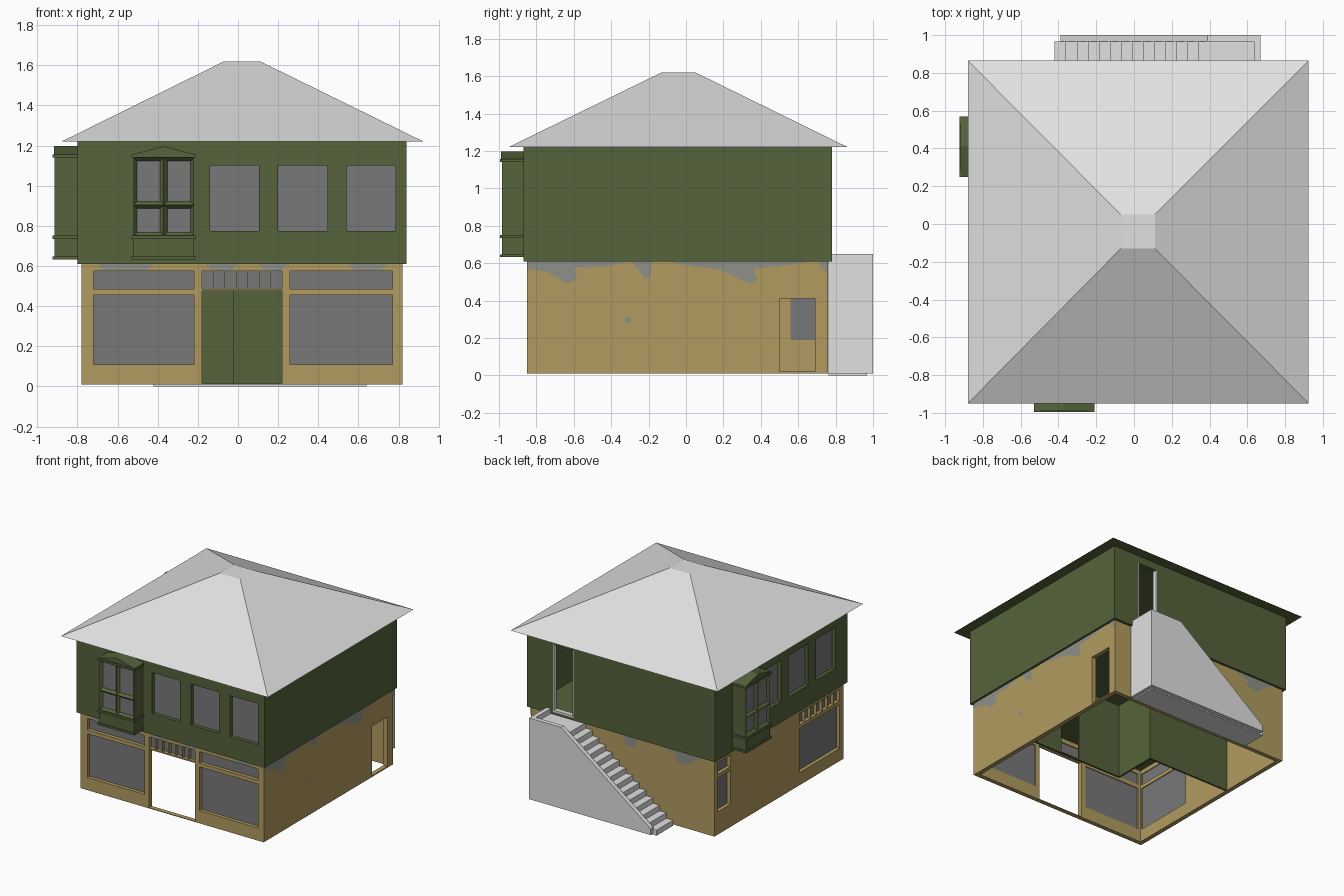
import bpy, bmesh, math
from mathutils import Vector

if "Cube" in bpy.data.objects:
    bpy.data.objects.remove(bpy.data.objects["Cube"])


def mat(name, rgb):
    m = bpy.data.materials.new(name)
    m.diffuse_color = (*rgb, 1)
    m.use_nodes = True
    m.node_tree.nodes["Principled BSDF"].inputs["Base Color"].default_value = m.diffuse_color
    return m


GREEN = mat("green_paint", (0.091, 0.125, 0.043))
OCHRE = mat("ochre_plaster", (0.44, 0.33, 0.115))
GLASS = mat("grey_glass", (0.19, 0.19, 0.19))
STONE = mat("pale_grey", (0.75, 0.75, 0.75))
PATCH = mat("worn_patch", (0.28, 0.28, 0.25))


def finish(bm, name, *mats):
    me = bpy.data.meshes.new(name)
    bm.to_mesh(me)
    bm.free()
    ob = bpy.data.objects.new(name, me)
    bpy.context.collection.objects.link(ob)
    for m in mats:
        me.materials.append(m)
    return ob


def box(name, m, x0, x1, y0, y1, z0, z1):
    bm = bmesh.new()
    bmesh.ops.create_cube(bm, size=1)
    for v in bm.verts:
        v.co = (x1 if v.co.x > 0 else x0, y1 if v.co.y > 0 else y0, z1 if v.co.z > 0 else z0)
    return finish(bm, name, m)


def prism(name, m, pts, y0, y1):
    """Extrude an (x, z) outline along y."""
    bm = bmesh.new()
    f = bm.faces.new([bm.verts.new((x, y0, z)) for x, z in pts])
    r = bmesh.ops.extrude_face_region(bm, geom=[f])
    for v in r["geom"]:
        if isinstance(v, bmesh.types.BMVert):
            v.co.y = y1
    bmesh.ops.recalc_face_normals(bm, faces=bm.faces)
    return finish(bm, name, m)


class Side:
    """Maps wall coordinates (u, z, depth inward) to the world."""
    def __init__(self, axis, pos, sign):
        self.axis, self.pos, self.sign = axis, pos, sign
        self.out = Vector((sign, 0, 0) if axis == "x" else (0, sign, 0))

    def at(self, u, z, d=0.0):
        p = self.pos - self.sign * d
        return (p, u, z) if self.axis == "x" else (u, p, z)

    def face(self, bm, verts):
        f = bm.faces.new(verts)
        f.normal_update()
        if f.normal.dot(self.out) < 0:
            f.normal_flip()

    def plate(self, name, m, pts, d):
        bm = bmesh.new()
        self.face(bm, [bm.verts.new(self.at(u, z, d)) for u, z in pts])
        return finish(bm, name, m)

    def wall(self, name, m, u0, u1, z0, z1, holes, t=0.035):
        us = sorted({u0, u1, *[h[0] for h in holes], *[h[1] for h in holes]})
        zs = sorted({z0, z1, *[h[2] for h in holes], *[h[3] for h in holes]})
        bm, vs = bmesh.new(), {}

        def vert(u, z):
            if (u, z) not in vs:
                vs[u, z] = bm.verts.new(self.at(u, z))
            return vs[u, z]
        for a, b in zip(us, us[1:]):
            for c, d in zip(zs, zs[1:]):
                cu, cz = (a + b) / 2, (c + d) / 2
                if not any(h[0] < cu < h[1] and h[2] < cz < h[3] for h in holes):
                    self.face(bm, [vert(a, c), vert(b, c), vert(b, d), vert(a, d)])
        ob = finish(bm, name, m)
        s = ob.modifiers.new("thickness", "SOLIDIFY")
        s.thickness, s.offset = t, -1

    def glass(self, name, holes, d=0.028):
        for a, b, c, e in holes:
            self.plate(name, GLASS, [(a, c), (b, c), (b, e), (a, e)], d)


# Ground floor: shop front, side and back walls
front, back = Side("y", -0.85, -1), Side("y", 0.76, 1)
left, right = Side("x", -0.78, -1), Side("x", 0.82, 1)
LO, HI = (0.11, 0.455), (0.485, 0.575)
fg = [(-0.72, -0.22, *LO), (0.26, 0.77, *LO), (-0.72, -0.22, *HI), (-0.18, 0.22, *HI), (0.26, 0.77, *HI)]
lg = [(-0.80, -0.30, *LO), (-0.80, -0.30, *HI), (0.56, 0.72, 0.19, 0.455), (0.56, 0.72, *HI)]
front.wall("shop_front_wall", OCHRE, -0.78, 0.82, 0.01, 0.61, fg + [(-0.18, 0.22, 0.015, 0.475)])
left.wall("lower_left_wall", OCHRE, -0.85, 0.76, 0.01, 0.61, lg)
right.wall("lower_right_wall", OCHRE, -0.85, 0.76, 0.01, 0.61, [(0.50, 0.69, 0.02, 0.41)])
back.wall("lower_back_wall", OCHRE, -0.78, 0.82, 0.01, 0.61, [])
front.glass("shop_window_glass", fg)
left.glass("left_window_glass", lg)

# Thin fins across two transoms
for i in range(1, 7):
    u = -0.18 + 0.4 * i / 7
    box("front_transom_fin", OCHRE, u - 0.002, u + 0.002, -0.848, -0.822, *HI)
    u = -0.80 + 0.5 * i / 7
    box("left_transom_fin", OCHRE, -0.778, -0.752, u - 0.002, u + 0.002, *HI)

# Stepped green partition inside the shop
box("partition_left", GREEN, -0.75, -0.01, 0.155, 0.17, 0.01, 0.61)
box("partition_middle", GREEN, -0.025, -0.01, -0.20, 0.17, 0.01, 0.61)
Side("y", -0.20, -1).wall("partition_right", GREEN, -0.01, 0.79, 0.01, 0.61, [(0.37, 0.54, 0.02, 0.41)], 0.015)

# Worn plaster patches
right_patches = [
    [(-0.85, 0.61), (-0.85, 0.57), (-0.75, 0.555), (-0.63, 0.49), (-0.58, 0.52), (-0.6, 0.575), (-0.45, 0.58), (-0.3, 0.61)],
    [(-0.29, 0.61), (-0.22, 0.52), (-0.19, 0.52), (-0.18, 0.61)],
    [(-0.1, 0.61), (0.0, 0.59), (0.18, 0.565), (0.34, 0.49), (0.38, 0.51), (0.36, 0.57), (0.5, 0.585), (0.68, 0.61)],
    [(0.71, 0.61), (0.72, 0.58), (0.76, 0.545), (0.76, 0.61)]]
back_patches = [
    [(-0.7, 0.61), (-0.62, 0.57), (-0.53, 0.50), (-0.44, 0.52), (-0.45, 0.57), (-0.3, 0.61)],
    [(-0.12, 0.61), (-0.08, 0.53), (-0.01, 0.53), (0.03, 0.61)]]
front_patches = [[(a, 0.61), (a + 0.03, 0.58), (b - 0.04, 0.578), (b, 0.61)]
                 for a, b in ((-0.7, -0.42), (-0.16, 0.0), (0.1, 0.25), (0.55, 0.75))]
dot = [(-0.31 + 0.017 * math.cos(i * math.pi / 4), 0.295 + 0.017 * math.sin(i * math.pi / 4)) for i in range(8)]
for side, group in ((right, right_patches + [dot]), (back, back_patches), (front, front_patches)):
    for p in group:
        side.plate("worn_plaster", PATCH, p, -0.003)

# Upper floor: floor slab, walls and windows
box("upper_floor_slab", GREEN, -0.80, 0.84, -0.87, 0.78, 0.61, 0.63)
ufront, uback = Side("y", -0.87, -1), Side("y", 0.78, 1)
uleft, uright = Side("x", -0.80, -1), Side("x", 0.84, 1)
fu = [(a, a + 0.245, 0.775, 1.10) for a in (-0.14, 0.20, 0.54)]
lu = [(a, a + 0.245, 0.775, 1.10) for a in (-0.72, -0.38, -0.04)]
ufront.wall("upper_front_wall", GREEN, -0.80, 0.84, 0.61, 1.22, fu)
uleft.wall("upper_left_wall", GREEN, -0.87, 0.78, 0.61, 1.22, lu)
uright.wall("upper_right_wall", GREEN, -0.87, 0.78, 0.61, 1.22, [])
uback.wall("upper_back_wall", GREEN, -0.80, 0.84, 0.61, 1.22, [(0.435, 0.615, 0.64, 1.16)])
ufront.glass("upper_front_glass", fu)
uleft.glass("upper_left_glass", lu)

# Pale lining of the upper back door
box("door_lining_a", STONE, 0.435, 0.443, 0.744, 0.779, 0.64, 1.16)
box("door_lining_b", STONE, 0.607, 0.615, 0.744, 0.779, 0.64, 1.16)
box("door_threshold", STONE, 0.435, 0.615, 0.744, 0.782, 0.63, 0.645)


# Bay windows with bevelled panes, ledges and a small gable
def bay(loc, turn):
    bm = bmesh.new()
    xs, zs, d = (-0.15, 0, 0.15), (0.75, 0.905, 1.14), -0.115
    g = [[bm.verts.new((x, d, z)) for z in zs] for x in xs]
    cells = [bm.faces.new((g[i][j], g[i + 1][j], g[i + 1][j + 1], g[i][j + 1])) for i in (0, 1) for j in (0, 1)]
    rim = [e for e in bm.edges if e.is_boundary]
    r = bmesh.ops.extrude_edge_only(bm, edges=rim)
    for v in r["geom"]:
        if isinstance(v, bmesh.types.BMVert):
            v.co.y = 0
    bm.normal_update()
    bmesh.ops.inset_individual(bm, faces=cells, thickness=0.025, depth=-0.02)
    for f in cells:
        f.material_index = 1
    parts = [finish(bm, "bay_window", GREEN, GLASS),
             box("bay_panel", GREEN, -0.15, 0.15, d, 0, 0.645, 0.735),
             box("bay_base_ledge", GREEN, -0.16, 0.16, -0.125, 0, 0.632, 0.647),
             box("bay_sill", GREEN, -0.16, 0.16, -0.125, 0, 0.735, 0.752),
             box("bay_top_ledge", GREEN, -0.16, 0.16, -0.125, 0, 1.14, 1.157),
             prism("bay_gable", GREEN, [(-0.155, 1.157), (0.155, 1.157), (0, 1.197)], -0.118, 0)]
    for o in parts:
        o.location, o.rotation_euler.z = loc, turn


bay((-0.37, -0.87, 0), 0)
bay((-0.80, 0.41, 0), -math.pi / 2)

# Hipped roof with a flat top and a green soffit
bm = bmesh.new()
lo = [bm.verts.new((x, y, 1.22)) for x, y in ((-0.88, -0.95), (0.925, -0.95), (0.925, 0.865), (-0.88, 0.865))]
hi = [bm.verts.new((x, y, 1.62)) for x, y in ((-0.07, -0.13), (0.11, -0.13), (0.11, 0.05), (-0.07, 0.05))]
bm.faces.new(hi)
bm.faces.new(lo[::-1]).material_index = 1
for i in range(4):
    j = (i + 1) % 4
    bm.faces.new((lo[i], lo[j], hi[j], hi[i]))
finish(bm, "roof", STONE, GREEN)

# Back staircase: stepped flight with landing, sloping side wall and end parapet
n, x0, run, rise = 13, -0.42, 0.0585, 0.61 / 14
flight = [(x0, 0)]
for i in range(n):
    flight += [(x0 + i * run, (i + 1) * rise), (x0 + (i + 1) * run, (i + 1) * rise)]
flight += [(x0 + n * run, 0.61), (0.64, 0.61), (0.64, 0)]
prism("stair_flight", STONE, flight, 0.762, 0.967)
prism("stair_side_wall", STONE, [(-0.39, 0.01), (0.67, 0.01), (0.67, 0.65), (0.39, 0.65), (-0.39, 0.06)], 0.965, 1.0)
box("landing_parapet", STONE, 0.635, 0.67, 0.762, 0.966, 0.01, 0.65)
